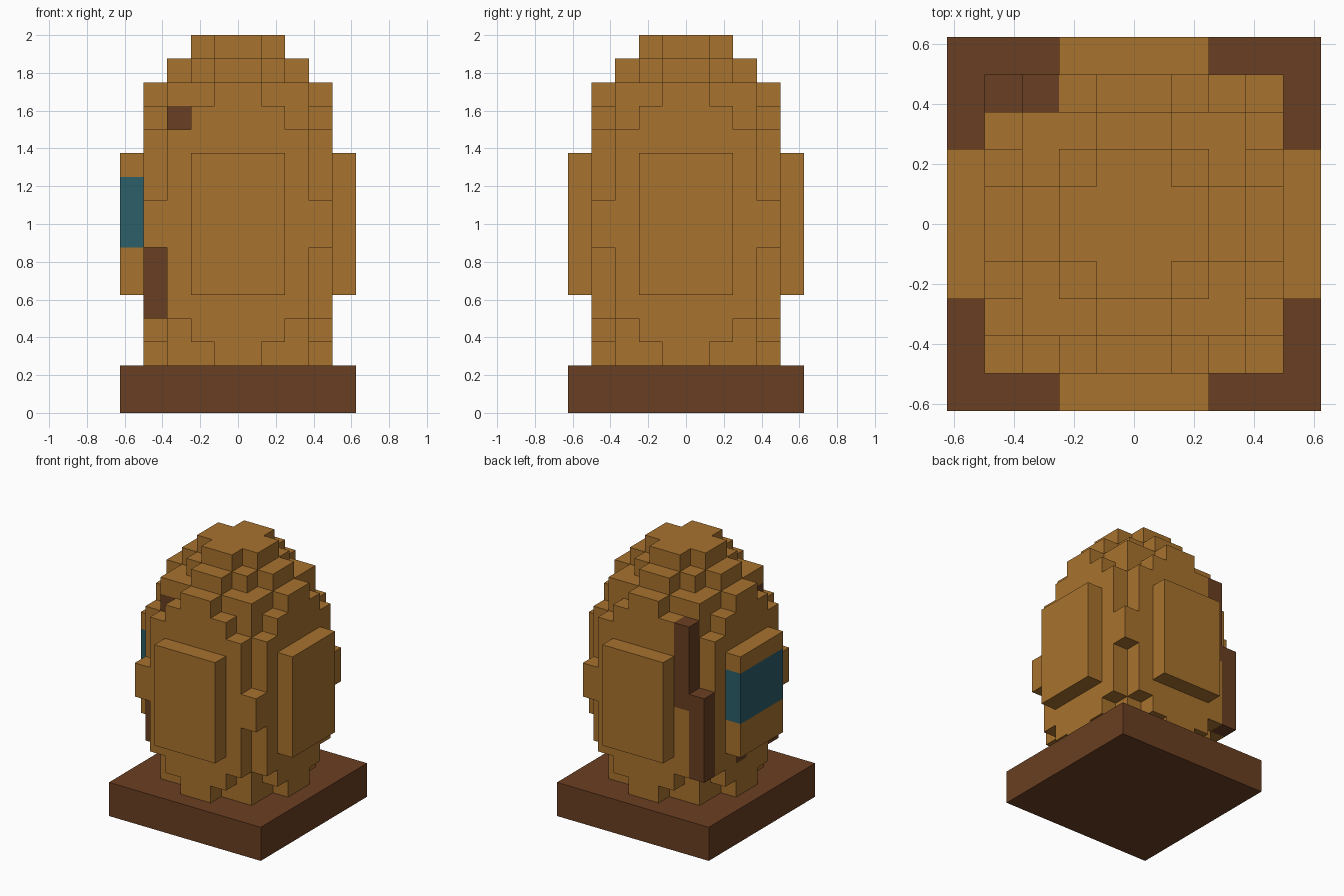
import bpy, bmesh
from mathutils import Vector

if "Cube" in bpy.data.objects:
    bpy.data.objects.remove(bpy.data.objects["Cube"], do_unlink=True)

UNIT = 0.125  # edge length of one block


def material(name, rgb):
    """Flat material from an sRGB colour (0-255)."""
    lin = []
    for v in rgb:
        v /= 255
        lin.append(v / 12.92 if v <= 0.04045 else ((v + 0.055) / 1.055) ** 2.4)
    col = (*lin, 1.0)
    mat = bpy.data.materials.new(name)
    mat.use_nodes = True
    mat.diffuse_color = col
    bsdf = next(n for n in mat.node_tree.nodes if n.type == 'BSDF_PRINCIPLED')
    bsdf.inputs["Base Color"].default_value = col
    bsdf.inputs["Roughness"].default_value = 0.9
    return mat


OCHRE = material("ochre", (168, 115, 46))
BROWN = material("dark_brown", (106, 63, 34))
TEAL = material("teal", (44, 94, 105))


def box(x0, x1, y0, y1, z0, z1):
    """Set of block positions filling a box."""
    return {(x, y, z) for x in range(x0, x1)
            for y in range(y0, y1) for z in range(z0, z1)}


def build(name, cells, mat):
    """Skin a set of blocks with flat faces and merge the coplanar ones."""
    bm = bmesh.new()
    verts = {}

    def vert(p):
        key = tuple(round(c) for c in p)
        if key not in verts:
            verts[key] = bm.verts.new(Vector(key) * UNIT)
        return verts[key]

    for cell in sorted(cells):
        for axis in range(3):
            u, w = Vector((0, 0, 0)), Vector((0, 0, 0))
            u[(axis + 1) % 3] = 1
            w[(axis + 2) % 3] = 1
            for side in (0, 1):
                near = list(cell)
                near[axis] += 2 * side - 1
                if tuple(near) in cells:
                    continue
                o = Vector(cell)
                o[axis] += side
                ring = [o, o + u, o + u + w, o + w]
                if side == 0:
                    ring.reverse()
                bm.faces.new([vert(p) for p in ring])
    bmesh.ops.dissolve_limit(bm, angle_limit=0.01, verts=bm.verts[:],
                             edges=bm.edges[:], delimit={'NORMAL'})
    mesh = bpy.data.meshes.new(name)
    bm.to_mesh(mesh)
    bm.free()
    mesh.materials.append(mat)
    obj = bpy.data.objects.new(name, mesh)
    bpy.context.collection.objects.link(obj)
    return obj


# Stepped egg body: (bottom, top, half depth of each column outward from x = 0)
LAYERS = [
    (2, 3, (4, 3, 3, 1)),
    (3, 4, (4, 4, 3, 2)),
    (4, 7, (4, 4, 4, 3)),
    (7, 9, (4, 4, 4, 4)),
    (9, 12, (4, 4, 4, 3)),
    (12, 13, (4, 4, 3, 2)),
    (13, 14, (4, 3, 3, 1)),
    (14, 15, (3, 2, 1, 0)),
    (15, 16, (2, 1, 0, 0)),
]
body = set()
for z0, z1, halves in LAYERS:
    for i, h in enumerate(halves):
        body |= box(i, i + 1, -h, h, z0, z1) | box(-i - 1, -i, -h, h, z0, z1)

# Dark patches set into the body
patches = {
    "back_corner_post": box(-4, -3, 3, 4, 4, 9),
    "back_upper_post": box(-3, -2, 3, 4, 8, 13),
    "front_upper_patch": box(-3, -2, -3, -2, 12, 13),
    "front_corner_patch": box(-4, -3, -3, -2, 4, 7),
    "side_lower_patch": box(-4, -3, 0, 1, 4, 5),
}
for name, cells in patches.items():
    body -= cells
    build(name, cells, BROWN)
build("egg_body", body, OCHRE)

# Raised plates on the four sides; the right one carries a teal band
band = box(-5, -4, -2, 2, 7, 10)
build("front_plate", box(-2, 2, -5, -4, 5, 11), OCHRE)
build("back_plate", box(-2, 2, 4, 5, 5, 11), OCHRE)
build("left_plate", box(4, 5, -2, 2, 5, 11), OCHRE)
build("right_plate", box(-5, -4, -2, 2, 5, 11) - band, OCHRE)
build("right_plate_band", band, TEAL)

# Square base slab
build("base", box(-5, 5, -5, 5, 0, 2), BROWN)
